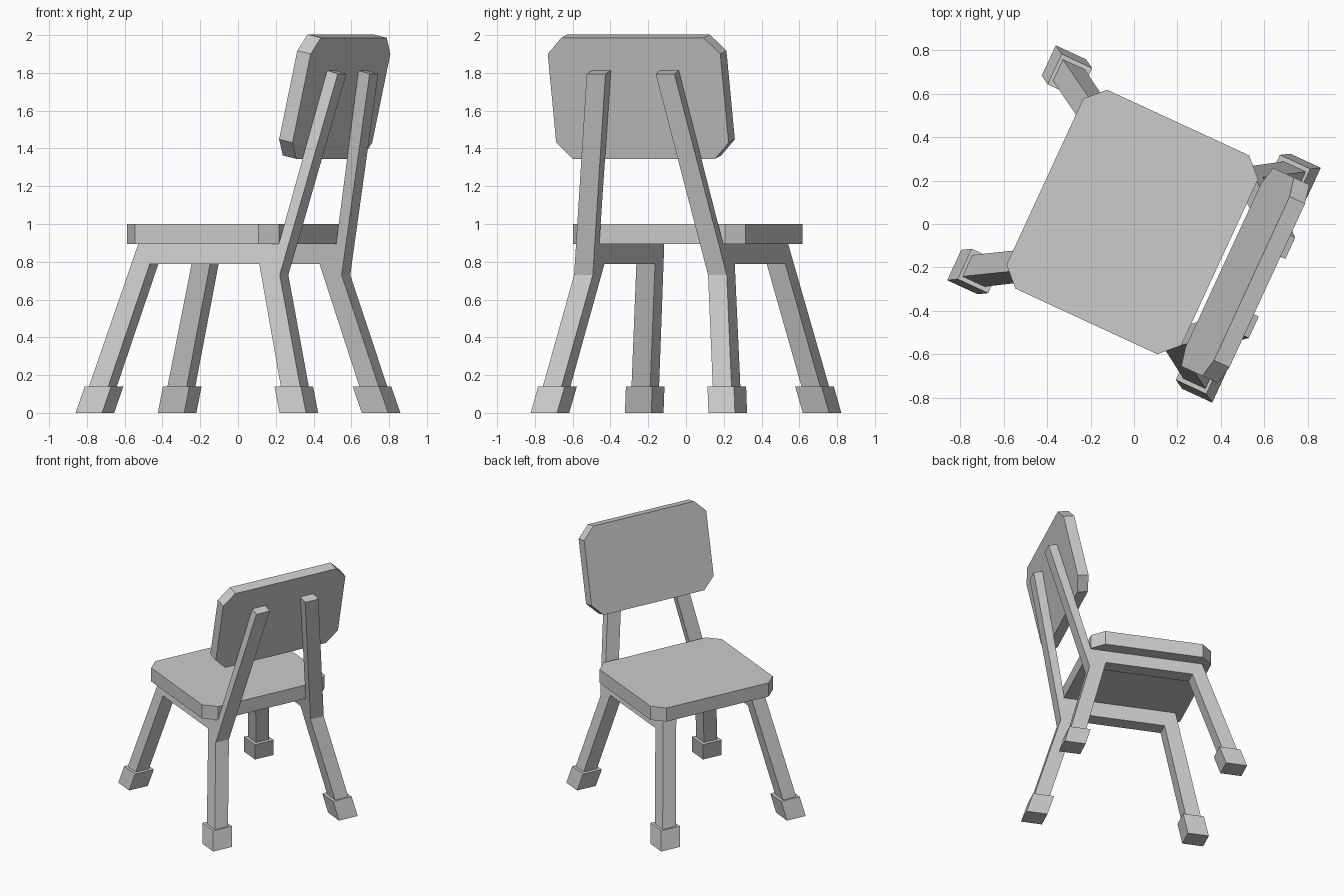
import bpy, bmesh, math
from mathutils import Matrix

if "Cube" in bpy.data.objects:
    bpy.data.objects.remove(bpy.data.objects["Cube"], do_unlink=True)

# One plain grey for the whole chair
grey = bpy.data.materials.new("plain_grey")
grey.use_nodes = True
grey.diffuse_color = (0.6, 0.6, 0.6, 1)
grey.node_tree.nodes["Principled BSDF"].inputs["Base Color"].default_value = (0.6, 0.6, 0.6, 1)

TURN = Matrix.Rotation(math.radians(-24.8), 4, "Z")   # the chair stands turned
SPLAY = 0.178                                         # legs lean inward with height


def loft(name, near, far, place=Matrix.Identity(4)):
    """Solid between two matching outlines."""
    bm = bmesh.new()
    a = [bm.verts.new(p) for p in near]
    b = [bm.verts.new(p) for p in far]
    bm.faces.new(a)
    bm.faces.new(b)
    for i in range(len(a)):
        j = (i + 1) % len(a)
        bm.faces.new((a[i], a[j], b[j], b[i]))
    bmesh.ops.recalc_face_normals(bm, faces=bm.faces)
    mesh = bpy.data.meshes.new(name)
    bm.to_mesh(mesh)
    bm.free()
    mesh.materials.append(grey)
    obj = bpy.data.objects.new(name, mesh)
    obj.matrix_world = TURN @ place
    bpy.context.collection.objects.link(obj)
    return obj


def clipped_board(name, x0, x1, half, thick, cut, place):
    """Board with four clipped corners."""
    outline = [(x0 + cut, -half), (x1 - cut, -half), (x1, -half + cut), (x1, half - cut),
               (x1 - cut, half), (x0 + cut, half), (x0, half - cut), (x0, -half + cut)]
    return loft(name, [(x, y, 0) for x, y in outline],
                [(x, y, thick) for x, y in outline], place)


# Seat
clipped_board("seat", -0.454, 0.432, 0.504, 0.107, 0.083, Matrix.Translation((0, 0.005, 0.893)))

# Backrest: board stood up in front of the posts, leaning back
lean = math.atan(0.2255)
stand = Matrix.Translation((0.531, 0, 1.345)) @ Matrix.Rotation(lean - math.pi / 2, 4, "Y")
clipped_board("backrest", 0, 0.657, 0.503, 0.08, 0.088, stand)

# Side frames: front leg, rail, back leg and back post in one profile
profile = [(-0.642, 0.05), (-0.39, 0.893), (0.43, 0.893), (0.637, 1.813), (0.70, 1.795),
           (0.449, 0.73), (0.642, 0.05), (0.529, 0.05), (0.325, 0.788), (-0.314, 0.788),
           (-0.529, 0.05)]
for side, s in (("left", 1), ("right", -1)):
    loft(side + "_frame",
         [(x, s * (0.575 - SPLAY * z), z) for x, z in profile],
         [(x, s * (0.466 - SPLAY * z), z) for x, z in profile])

    # Feet: sheared blocks following the legs
    for end, e in (("front", -1), ("back", 1)):
        rings = []
        for z in (0, 0.14):
            x, y = 0.595 - 0.3 * z, 0.5185 - SPLAY * z
            rings.append([(e * (x + dx), s * (y + dy), z) for dx, dy in
                          ((-0.077, -0.077), (0.077, -0.077),
                           (0.077, 0.077), (-0.077, 0.077))])
        loft(f"{end}_{side}_foot", *rings)
